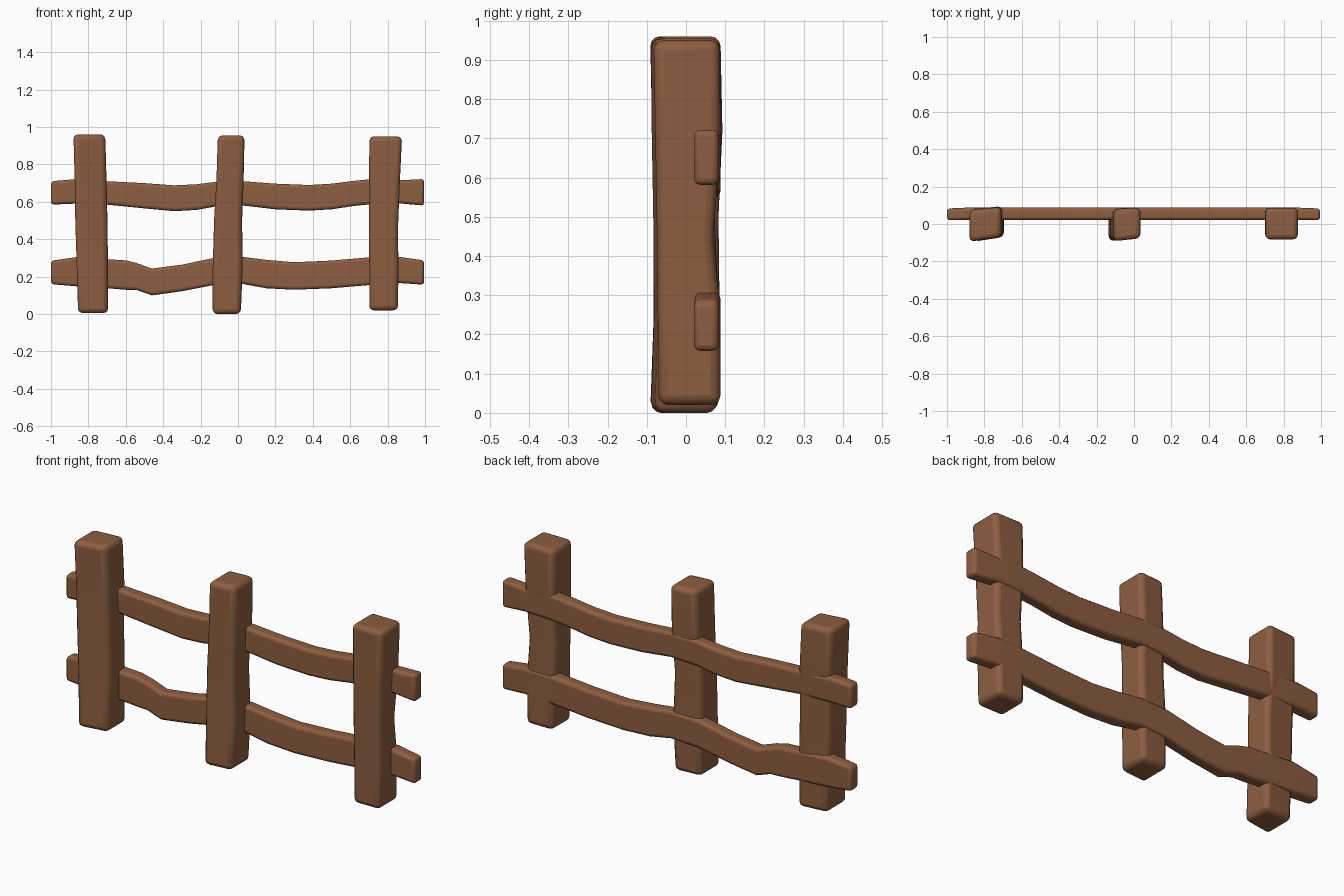
import bpy, bmesh, math
from mathutils import Vector

wood = bpy.data.materials.new("brown wood")
wood.diffuse_color = (0.27, 0.112, 0.052, 1)


def loft(name, rings, bevel):
    """Bridge four-cornered rings into a closed beam with rounded corners."""
    bm = bmesh.new()
    rows = [[bm.verts.new(p) for p in ring] for ring in rings]
    for a, b in zip(rows, rows[1:]):
        for i in range(4):
            j = (i + 1) % 4
            bm.faces.new((a[i], a[j], b[j], b[i]))
    bm.faces.new(rows[0])
    bm.faces.new(rows[-1])
    bmesh.ops.recalc_face_normals(bm, faces=bm.faces)
    mesh = bpy.data.meshes.new(name)
    bm.to_mesh(mesh)
    bm.free()
    mesh.materials.append(wood)
    ob = bpy.data.objects.new(name, mesh)
    bpy.context.collection.objects.link(ob)
    mod = ob.modifiers.new("rounded edges", 'BEVEL')
    mod.width = bevel
    mod.segments = 3
    mod.limit_method = 'ANGLE'
    mod.angle_limit = math.radians(50)
    bpy.ops.object.select_all(action='DESELECT')
    bpy.context.view_layer.objects.active = ob
    ob.select_set(True)
    bpy.ops.object.shade_smooth_by_angle(angle=math.radians(50))
    return ob


def post(name, stations, skew):
    # stations: z, x min, x max, y min, y max; skew leans the plan outline
    rings = []
    for z, x0, x1, y0, y1 in stations:
        rings.append([Vector(p) for p in (
            (x0, y0, z), (x1, y0 + skew, z), (x1, y1, z), (x0, y1 - skew * 0.6, z))])
    loft(name, rings, 0.025)


def rail(name, stations):
    # stations: x, z min, z max
    rings = []
    for x, z0, z1 in stations:
        y0, y1 = (0.02, 0.083) if abs(x) > 0.9 else (0.022, 0.088)
        rings.append([Vector(p) for p in (
            (x, y0, z0), (x, y1, z0), (x, y1, z1), (x, y0, z1))])
    loft(name, rings, 0.016)


# Upright posts
post("left_post", [
    (0.005, -0.855, -0.695, -0.095, 0.085), (0.25, -0.862, -0.695, -0.086, 0.088),
    (0.50, -0.870, -0.698, -0.086, 0.085), (0.72, -0.873, -0.703, -0.090, 0.095),
    (0.96, -0.880, -0.710, -0.095, 0.090)], 0.025)
post("middle_post", [
    (0.0, -0.135, 0.015, -0.092, 0.080), (0.25, -0.135, 0.025, -0.084, 0.085),
    (0.50, -0.128, 0.022, -0.086, 0.075), (0.72, -0.115, 0.030, -0.090, 0.090),
    (0.955, -0.108, 0.035, -0.092, 0.088)], 0.015)
post("right_post", [
    (0.02, 0.702, 0.855, -0.070, 0.088), (0.25, 0.702, 0.858, -0.072, 0.088),
    (0.45, 0.700, 0.855, -0.074, 0.070), (0.70, 0.700, 0.865, -0.078, 0.088),
    (0.95, 0.703, 0.877, -0.083, 0.086)], 0.0)

# Sagging horizontal rails
rail("upper_rail", [
    (-1.0, 0.585, 0.71), (-0.88, 0.59, 0.72), (-0.70, 0.585, 0.71),
    (-0.50, 0.565, 0.70), (-0.34, 0.55, 0.688), (-0.22, 0.557, 0.694),
    (-0.12, 0.575, 0.707), (0.03, 0.58, 0.71), (0.20, 0.56, 0.697),
    (0.38, 0.553, 0.69), (0.50, 0.56, 0.697), (0.62, 0.578, 0.712),
    (0.72, 0.588, 0.722), (0.86, 0.592, 0.715), (0.995, 0.58, 0.722)])
rail("lower_rail", [
    (-1.0, 0.16, 0.285), (-0.86, 0.148, 0.305), (-0.70, 0.138, 0.293),
    (-0.60, 0.13, 0.287), (-0.54, 0.128, 0.272), (-0.46, 0.10, 0.243),
    (-0.30, 0.122, 0.264), (-0.13, 0.155, 0.30), (0.03, 0.16, 0.305),
    (0.15, 0.138, 0.29), (0.30, 0.13, 0.277), (0.50, 0.138, 0.286),
    (0.70, 0.155, 0.303), (0.86, 0.166, 0.306), (0.995, 0.157, 0.287)])
